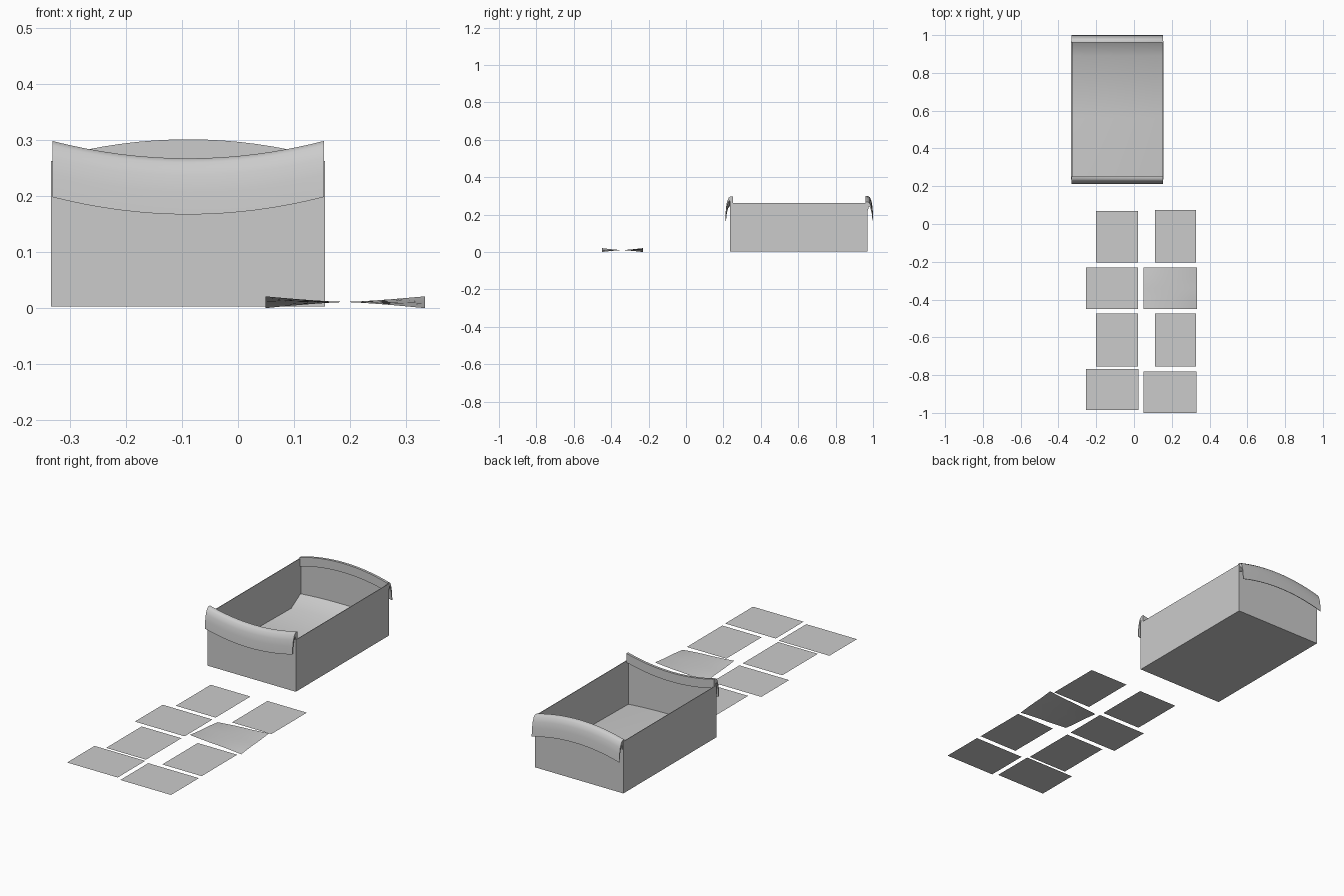
import bpy, bmesh, math

if "Cube" in bpy.data.objects:
    bpy.data.objects.remove(bpy.data.objects["Cube"])

grey = bpy.data.materials.new("light_grey")
grey.use_nodes = True
colour = (0.6, 0.6, 0.6, 1)
grey.diffuse_color = colour
grey.node_tree.nodes["Principled BSDF"].inputs["Base Color"].default_value = colour

LEFT, RIGHT = -0.333, 0.155
FRONT, BACK = 0.235, 0.97
BASE, TOP = 0.003, 0.262
MID, HALF = (LEFT + RIGHT) / 2, (RIGHT - LEFT) / 2


def finish(name, bm, smooth=False):
    mesh = bpy.data.meshes.new(name)
    bm.to_mesh(mesh)
    bm.free()
    obj = bpy.data.objects.new(name, mesh)
    bpy.context.collection.objects.link(obj)
    mesh.materials.append(grey)
    if smooth:
        bpy.ops.object.select_all(action='DESELECT')
        obj.select_set(True)
        bpy.context.view_layer.objects.active = obj
        bpy.ops.object.shade_smooth_by_angle(angle=math.radians(40))
    return obj


def sheet(name, point, nu, nv, smooth=True, closed=False):
    """Grid surface from a function of two steps, optionally a capped tube."""
    bm = bmesh.new()
    rows = [[bm.verts.new(point(i, j)) for j in range(nv)] for i in range(nu)]
    for a, b in zip(rows, rows[1:]):
        for j in range(nv if closed else nv - 1):
            k = (j + 1) % nv
            bm.faces.new((a[j], b[j], b[k], a[k]))
    if closed:
        bm.faces.new(rows[0])
        bm.faces.new(rows[-1])
        bmesh.ops.recalc_face_normals(bm, faces=bm.faces)
    return finish(name, bm, smooth)


# Open box with thin walls
bm = bmesh.new()
bmesh.ops.create_cube(bm, size=1)
for v in bm.verts:
    v.co.x = MID + v.co.x * (RIGHT - LEFT)
    v.co.y = (FRONT + BACK) / 2 + v.co.y * (BACK - FRONT)
    v.co.z = BASE + (v.co.z + 0.5) * (TOP - BASE)
bmesh.ops.delete(bm, geom=[f for f in bm.faces if f.normal.z > 0.5], context='FACES_ONLY')
box = finish("box", bm)
wall = box.modifiers.new("thickness", 'SOLIDIFY')
wall.thickness = 0.004
wall.offset = -1

# Raised lining with a ramp at the back
lining = [(FRONT + 0.004, 0.04), (0.56, 0.045), (0.89, 0.04), (0.963, 0.085)]


def lining_point(i, j):
    u = i / 6 - 1
    y, z = lining[j]
    return (MID + u * (HALF - 0.004), y, z + 0.01 * (1 - u * u))


sheet("lining", lining_point, 13, len(lining))

# Curled end flaps: distance outward from the end wall, height below the crest
flap = [(0.027, -0.1), (0.024, -0.06), (0.019, -0.03), (0.01, -0.008), (0.0, 0.0),
        (-0.013, 0.0), (-0.013, -0.045), (0.0, -0.045),
        (0.005, -0.02), (0.014, -0.036), (0.02, -0.062), (0.024, -0.1)]


def make_flap(name, wall_y, out, crest, bend):
    def point(i, j):
        u = i / 8 - 1
        d, z = flap[j]
        return (MID + u * (HALF - 0.002), wall_y + out * d, crest + bend * u * u + z)
    sheet(name, point, 17, len(flap), closed=True)


make_flap("front_flap", FRONT + 0.003, -1, 0.267, 0.031)
make_flap("back_flap", BACK + 0.003, 1, 0.301, -0.033)

# Loose cards laid out in front of the box
cards = [(-0.2, 0.02, -0.205, 0.07), (0.11, 0.328, -0.205, 0.075),
         (-0.255, 0.02, -0.45, -0.23),
         (-0.2, 0.02, -0.755, -0.475), (0.11, 0.328, -0.755, -0.475),
         (-0.255, 0.025, -0.985, -0.768), (0.05, 0.33, -1.0, -0.78)]
for n, (x0, x1, y0, y1) in enumerate(cards):
    sheet(f"card_{n + 1}",
          lambda i, j: ((x0, x1)[i], (y0, y1)[j], 0.006), 2, 2, smooth=False)


# Warped card with two lifted corners
def warped_point(i, j):
    u, v = i / 5 - 1, j / 5 - 1
    lift = u * abs(u) ** 0.3 * v * abs(v) ** 0.3
    return (0.191 + 0.142 * u, -0.34 + 0.11 * v, 0.011 + 0.0105 * lift - 0.0005 * abs(u))


sheet("warped_card", warped_point, 11, 11)
